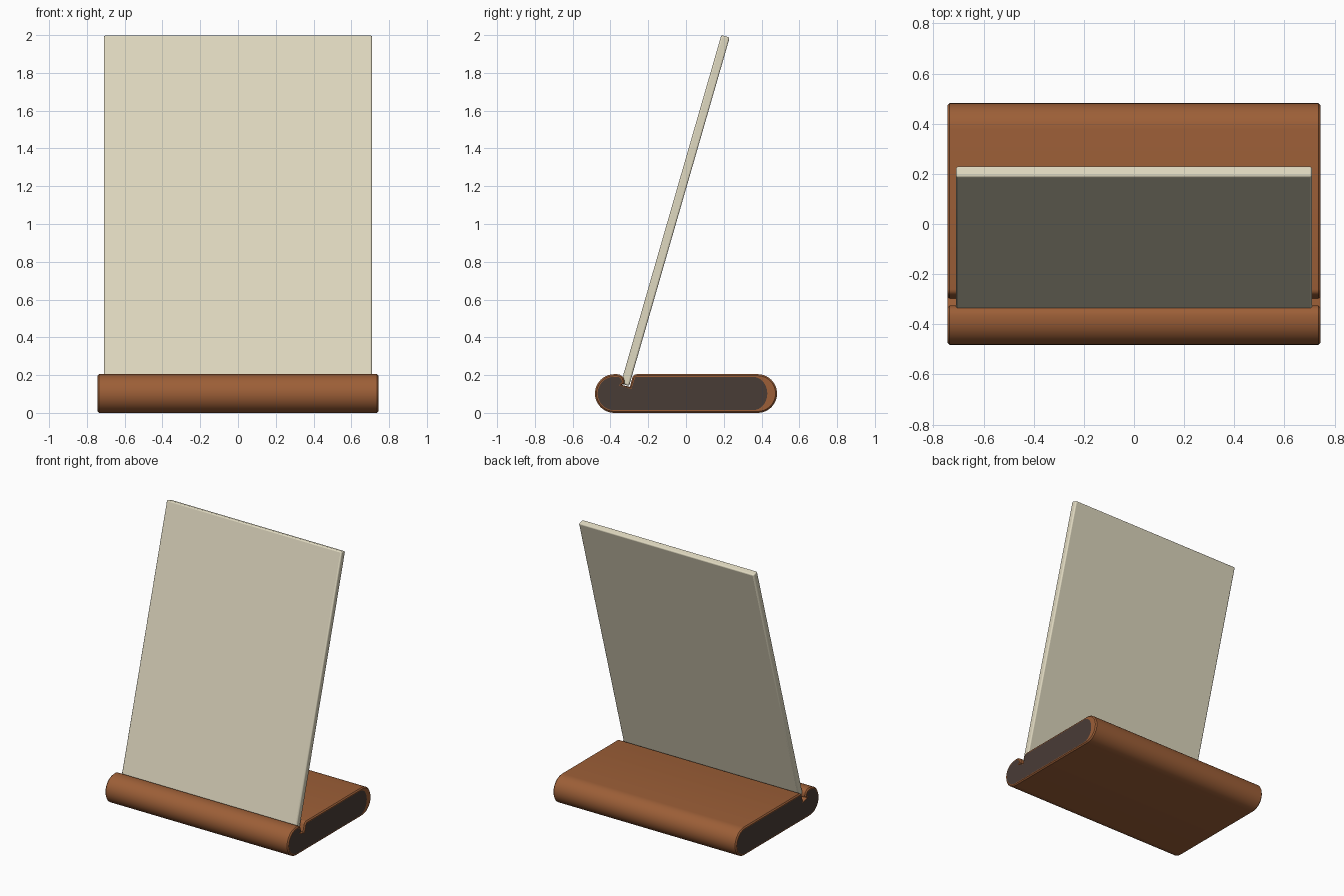
import bpy, bmesh
from math import sin, cos, pi, radians
from mathutils import Vector

old = bpy.data.objects.get("Cube")
if old:
    bpy.data.objects.remove(old, do_unlink=True)


def material(name, srgb):
    col = [(c / 255) ** 2.2 for c in srgb] + [1.0]
    m = bpy.data.materials.new(name)
    m.use_nodes = True
    m.diffuse_color = col
    m.node_tree.nodes["Principled BSDF"].inputs["Base Color"].default_value = col
    return m


wood = material("warm brown wood", (155, 95, 58))
dark = material("dark end grain", (74, 62, 57))
cream = material("cream panel", (222, 215, 190))

LEAN = radians(16.1)
HALF_WIDTH, HALF_DEPTH, RADIUS = 0.743, 0.482, 0.1025


def finish(name, bm, mats):
    mesh = bpy.data.meshes.new(name)
    bmesh.ops.recalc_face_normals(bm, faces=bm.faces)
    bm.to_mesh(mesh)
    bm.free()
    obj = bpy.data.objects.new(name, mesh)
    bpy.context.collection.objects.link(obj)
    for m in mats:
        mesh.materials.append(m)
    bpy.ops.object.select_all(action="DESELECT")
    obj.select_set(True)
    bpy.context.view_layer.objects.active = obj
    return obj


def arc(cy, cz, r, start, end, n):
    steps = [start + (end - start) * i / n for i in range(n + 1)]
    return [(cy + r * cos(a), cz + r * sin(a)) for a in steps]


# Base: rounded slab profile with a leaning groove, extruded sideways
profile = arc(HALF_DEPTH - RADIUS, RADIUS, RADIUS, -pi / 2, pi / 2, 20)
profile += arc(-0.26, 0.18, 0.025, pi / 2, pi - LEAN, 4)     # back lip
profile += [(-0.297, 0.138), (-0.341, 0.148)]                # groove floor
profile += arc(-0.365, 0.165, 0.04, -LEAN, pi / 2, 5)        # front lip
profile += arc(RADIUS - HALF_DEPTH, RADIUS, RADIUS, pi / 2, 3 * pi / 2, 20)

bm = bmesh.new()
left = [bm.verts.new((HALF_WIDTH - 0.008, y, z)) for y, z in profile]
right = [bm.verts.new((0.008 - HALF_WIDTH, y, z)) for y, z in profile]
ends = [bm.faces.new(left), bm.faces.new(list(reversed(right)))]
for i in range(len(profile)):
    j = (i + 1) % len(profile)
    bm.faces.new((left[i], right[i], right[j], left[j]))
bmesh.ops.recalc_face_normals(bm, faces=bm.faces)

# Chamfered ends with a dark inset face
for end in ends:
    bmesh.ops.inset_individual(bm, faces=[end], thickness=0.008, depth=0.008)
    bmesh.ops.inset_individual(bm, faces=[end], thickness=0.006, depth=0)
    end.material_index = 1
    if end.calc_center_median().x > 0:
        for v in end.verts:
            if v.co.y > 0.2:
                v.co.y = 0.2 + (v.co.y - 0.2) * 0.86
finish("base", bm, [wood, dark])
bpy.ops.object.shade_smooth_by_angle(angle=radians(35))

# Leaning panel seated in the groove
bm = bmesh.new()
bmesh.ops.create_cube(bm, size=1)
bmesh.ops.scale(bm, vec=Vector((1.42, 0.046, 1.92)), verts=bm.verts)
panel = finish("panel", bm, [cream])
panel.location = (0, -0.057, 1.0714)
panel.rotation_euler = (-LEAN, 0, 0)
bevel = panel.modifiers.new("soft edges", "BEVEL")
bevel.width = 0.009
bevel.segments = 3
bpy.ops.object.shade_smooth_by_angle(angle=radians(35))
